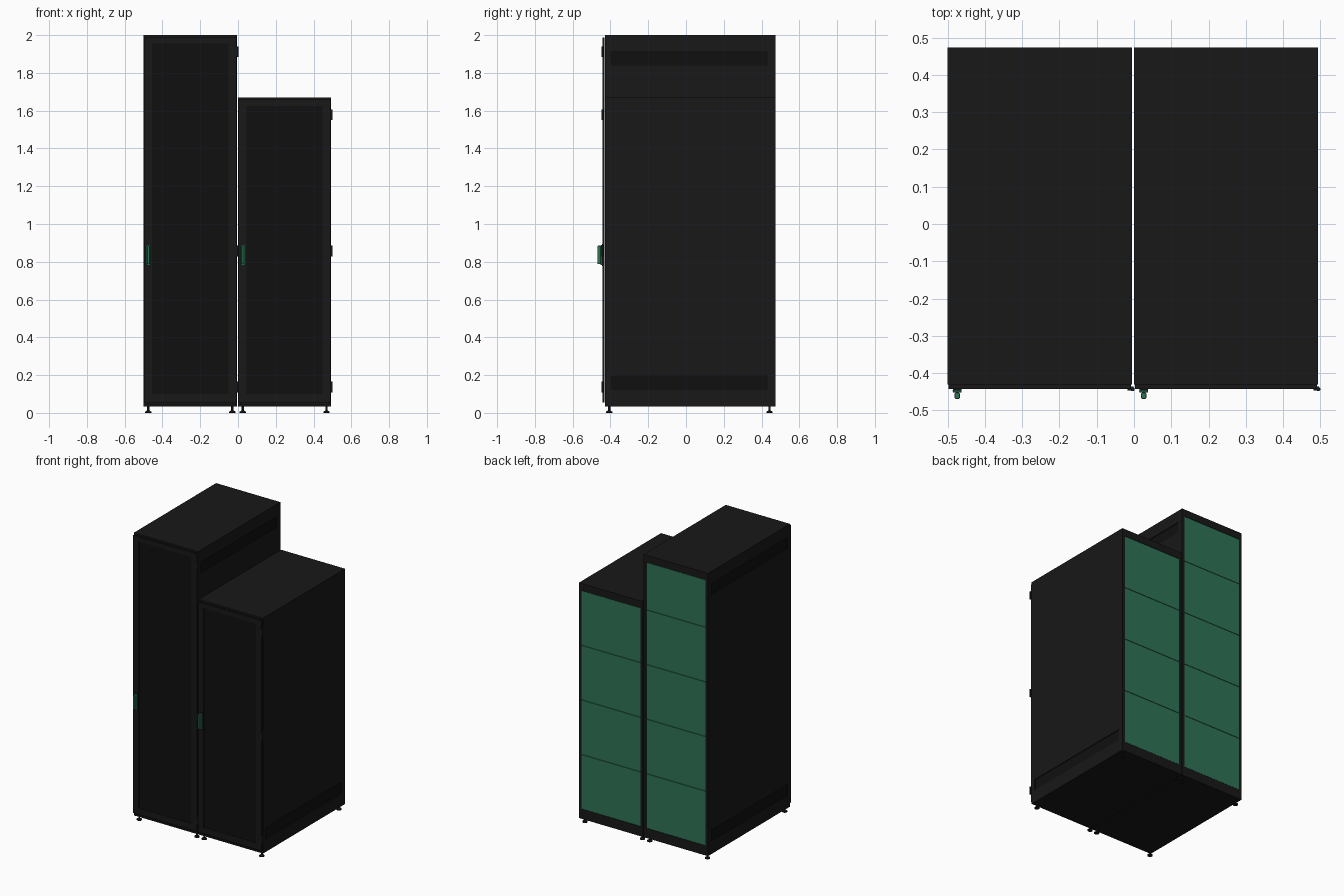
import bpy, bmesh
from mathutils import Matrix

if "Cube" in bpy.data.objects:
    bpy.data.objects.remove(bpy.data.objects["Cube"])


def material(name, rgb):
    m = bpy.data.materials.new(name)
    m.diffuse_color = (*rgb, 1)
    m.use_nodes = True
    m.node_tree.nodes["Principled BSDF"].inputs["Base Color"].default_value = m.diffuse_color
    return m


BLACK = material("black_steel", (0.009, 0.009, 0.009))
DARK = material("dark_mesh", (0.005, 0.005, 0.005))
GREEN = material("green", (0.027, 0.17, 0.09))


def finish(name, bm, mat):
    bmesh.ops.recalc_face_normals(bm, faces=bm.faces[:])
    me = bpy.data.meshes.new(name)
    bm.to_mesh(me)
    bm.free()
    me.materials.append(mat)
    ob = bpy.data.objects.new(name, me)
    bpy.context.collection.objects.link(ob)
    return ob


def add_box(bm, x, y, z):
    mid = [(a + b) / 2 for a, b in (x, y, z)]
    size = [b - a for a, b in (x, y, z)]
    mat = Matrix.Translation(mid) @ Matrix.Diagonal((*size, 1))
    bmesh.ops.create_cube(bm, size=1, matrix=mat)


def boxes(name, mat, *parts):
    bm = bmesh.new()
    for p in parts:
        add_box(bm, *p)
    return finish(name, bm, mat)


def add_cylinder(bm, x, y, z0, z1, r0, r1, sides=16):
    bmesh.ops.create_cone(bm, cap_ends=True, segments=sides, radius1=r0, radius2=r1,
                          depth=z1 - z0, matrix=Matrix.Translation((x, y, (z0 + z1) / 2)))


def ring(x, z, y, mx, z_low, z_high):
    """Four boxes framing a rectangular opening in the xz plane."""
    return [((x[0], x[0] + mx), y, z), ((x[1] - mx, x[1]), y, z),
            ((x[0] + mx, x[1] - mx), y, (z[0], z_low)),
            ((x[0] + mx, x[1] - mx), y, (z_high, z[1]))]


FRONT, BACK, BASE, T = -0.43, 0.473, 0.033, 0.012


def cabinet(tag, x0, x1, top, vents, hinge_z):
    # top and bottom plates
    boxes(tag + "_top_plate", BLACK, ((x0, x1), (FRONT, BACK), (top - T, top)))
    boxes(tag + "_bottom_plate", BLACK, ((x0, x1), (FRONT, BACK), (BASE, BASE + T)))

    # side panels with recessed vent strips
    ya, yb = -0.40, 0.432
    for side, xa, inner in (("left", x0, x0 + 0.005), ("right", x1 - T, x1 - T)):
        xs = (xa, xa + T)
        parts = [(xs, (FRONT, ya), (BASE + T, top - T)),
                 (xs, (yb, BACK), (BASE + T, top - T))]
        z = BASE + T
        for v0, v1 in vents:
            parts.append((xs, (ya, yb), (z, v0)))
            z = v1
        parts.append((xs, (ya, yb), (z, top - T)))
        boxes(f"{tag}_{side}_side_panel", BLACK, *parts)
        boxes(f"{tag}_{side}_side_vents", DARK,
              *[((inner, inner + 0.007), (ya, yb), v) for v in vents])

    # door frame with recessed infill
    dx, dz = (x0 + 0.003, x1 - 0.003), (0.055, top - 0.012)
    boxes(tag + "_door_frame", BLACK,
          *ring(dx, dz, (-0.442, -0.431), 0.042, 0.1, top - 0.045))
    boxes(tag + "_door_infill", DARK,
          ((x0 + 0.045, x1 - 0.045), (-0.439, -0.432), (0.1, top - 0.045)))

    # back frame and stacked green back panels
    bx = (x0 + T, x1 - T)
    boxes(tag + "_back_frame", BLACK,
          *ring(bx, (BASE + T, top - T), (BACK - 0.015, BACK), 0.008, 0.1, top - 0.05))
    z, n = 0.1, 0
    while z < top - 0.06:
        z1 = min(z + 0.38, top - 0.05)
        boxes(f"{tag}_back_panel_{n + 1}", GREEN,
              ((x0 + 0.02, x1 - 0.02), (BACK - 0.01, BACK - 0.001), (z + 0.0015, z1 - 0.0015)))
        z, n = z1, n + 1
    boxes(tag + "_back_seam_backing", DARK,
          ((x0 + 0.02, x1 - 0.02), (BACK - 0.014, BACK - 0.0105), (0.1, top - 0.05)))

    # levelling feet
    bm = bmesh.new()
    for fx in (x0 + 0.025, x1 - 0.025):
        for fy in (-0.407, 0.442):
            add_cylinder(bm, fx, fy, 0, 0.006, 0.017, 0.017)
            add_cylinder(bm, fx, fy, 0.006, 0.012, 0.017, 0.008)
            add_cylinder(bm, fx, fy, 0.012, BASE, 0.006, 0.006)
    finish(tag + "_feet", bm, BLACK)

    # hinges: barrel plus leaf on the right edge
    bm = bmesh.new()
    for hz in hinge_z:
        add_cylinder(bm, x1 + 0.001, -0.443, hz - 0.028, hz + 0.028, 0.0055, 0.0055, 12)
        add_box(bm, (x1 - 0.012, x1 + 0.003), (-0.446, -0.436), (hz - 0.026, hz + 0.026))
    finish(tag + "_hinges", bm, BLACK)

    # swing handle: mounting plate, tapered grip
    hx = x0 + 0.026
    boxes(tag + "_handle_plate", BLACK,
          ((hx - 0.011, hx + 0.011), (-0.446, -0.441), (0.778, 0.895)))
    bm = bmesh.new()
    add_box(bm, (hx - 0.012, hx + 0.012), (-0.452, -0.443), (0.782, 0.890))
    add_box(bm, (hx - 0.007, hx + 0.007), (-0.469, -0.452), (0.787, 0.885))
    ob = finish(tag + "_handle_grip", bm, GREEN)
    bev = ob.modifiers.new("bevel", 'BEVEL')
    bev.width, bev.segments = 0.003, 2


cabinet("tall_cabinet", -0.5, -0.005, 2.0,
        [(0.122, 0.2), (1.84, 1.915)], (0.137, 0.857, 1.912))
cabinet("short_cabinet", 0.0, 0.4935, 1.67,
        [(0.122, 0.2)], (0.137, 0.857, 1.578))
